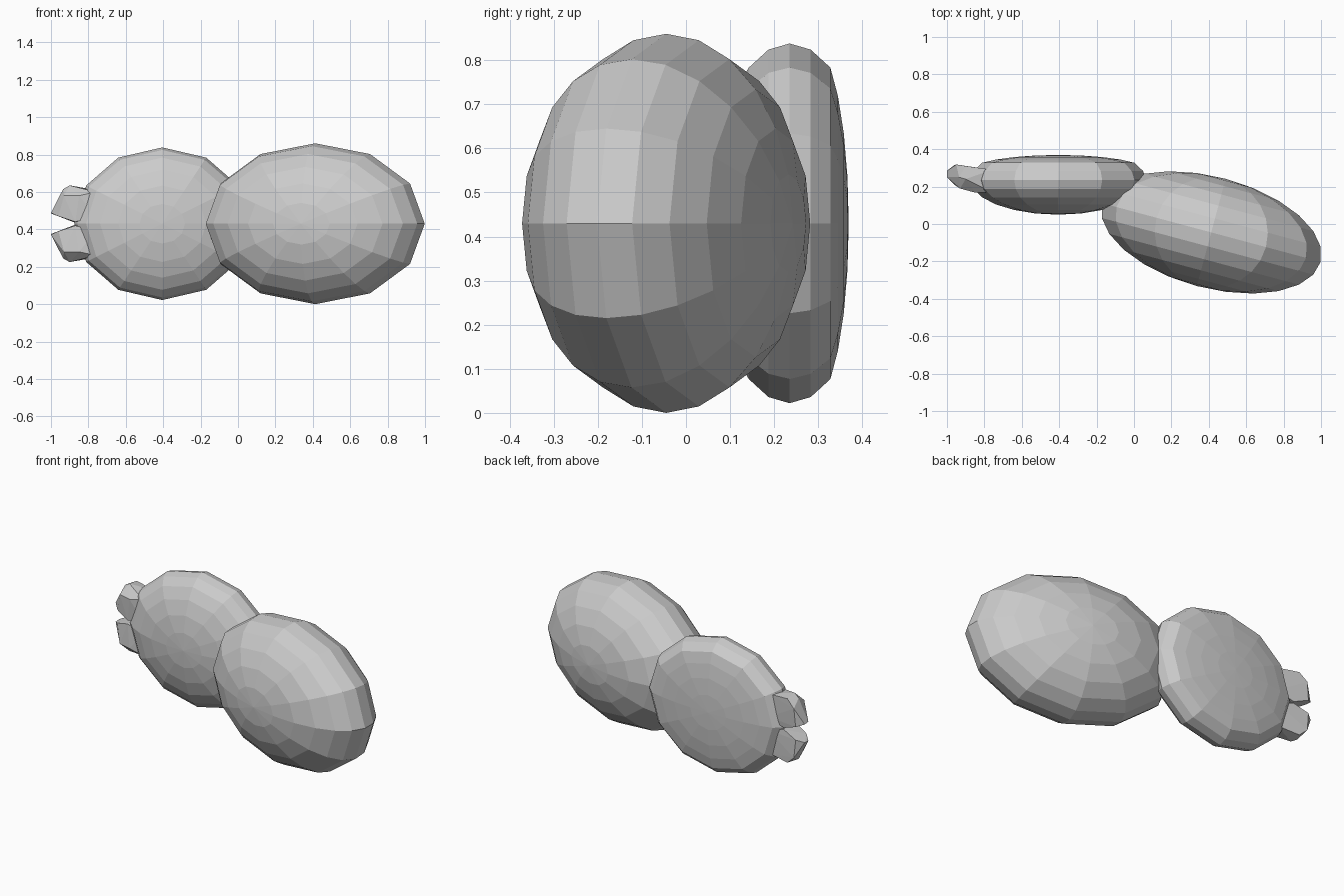
import bpy, bmesh
from math import radians
from mathutils import Matrix, Vector

if "Cube" in bpy.data.objects:
    bpy.data.objects.remove(bpy.data.objects["Cube"])

MID = 0.43  # height of the mirror plane


def add_object(name, bm):
    bmesh.ops.recalc_face_normals(bm, faces=bm.faces)
    mesh = bpy.data.meshes.new(name)
    bm.to_mesh(mesh)
    bm.free()
    obj = bpy.data.objects.new(name, mesh)
    bpy.context.collection.objects.link(obj)
    return obj


def ellipsoid(name, center, radii, turn=0.0, flatten_from=None, flatten=1.0):
    """Low-poly sphere with poles along y; the back cap may be flattened."""
    bm = bmesh.new()
    bmesh.ops.create_uvsphere(bm, u_segments=12, v_segments=12, radius=1)
    bmesh.ops.rotate(bm, verts=bm.verts, matrix=Matrix.Rotation(radians(-90), 3, 'X'))
    if flatten_from is not None:
        for v in bm.verts:
            if v.co.y > flatten_from:
                v.co.y = flatten_from + (v.co.y - flatten_from) * flatten
    bmesh.ops.scale(bm, verts=bm.verts, vec=radii)
    bmesh.ops.rotate(bm, verts=bm.verts, matrix=Matrix.Rotation(radians(turn), 3, 'Z'))
    bmesh.ops.translate(bm, verts=bm.verts, vec=center)
    return add_object(name, bm)


# Large tilted rear body
ellipsoid("abdomen", (0.413, -0.045, MID), (0.606, 0.297, 0.43), turn=-15)

# Smaller front body with a nearly flat back
ellipsoid("thorax", (-0.405, 0.235, MID), (0.47, 0.185, 0.408),
          flatten_from=0.5, flatten=0.45)

# Hooked jaws: faceted claws mirrored about the mid height
# (x, y, height above the mirror plane)
claw = [
    (-0.76, 0.17, 0.17), (-0.76, 0.29, 0.18),
    (-0.76, 0.17, 0.04), (-0.76, 0.29, 0.04),
    (-0.85, 0.168, 0.15), (-0.90, 0.24, 0.205), (-0.90, 0.31, 0.195),
    (-0.93, 0.19, 0.15), (-0.935, 0.25, 0.185), (-0.95, 0.318, 0.15),
    (-1.00, 0.25, 0.058), (-1.00, 0.285, 0.055),
    (-0.96, 0.21, 0.04), (-0.96, 0.315, 0.04),
    (-0.87, 0.18, 0.01), (-0.87, 0.30, 0.005),
]
for name, side in (("upper_jaw", 1), ("lower_jaw", -1)):
    bm = bmesh.new()
    for x, y, h in claw:
        bm.verts.new(Vector((x, y, MID + side * h)))
    hull = bmesh.ops.convex_hull(bm, input=bm.verts)
    loose = [v for v in bm.verts if not v.link_faces]
    bmesh.ops.delete(bm, geom=loose, context='VERTS')
    add_object(name, bm)
